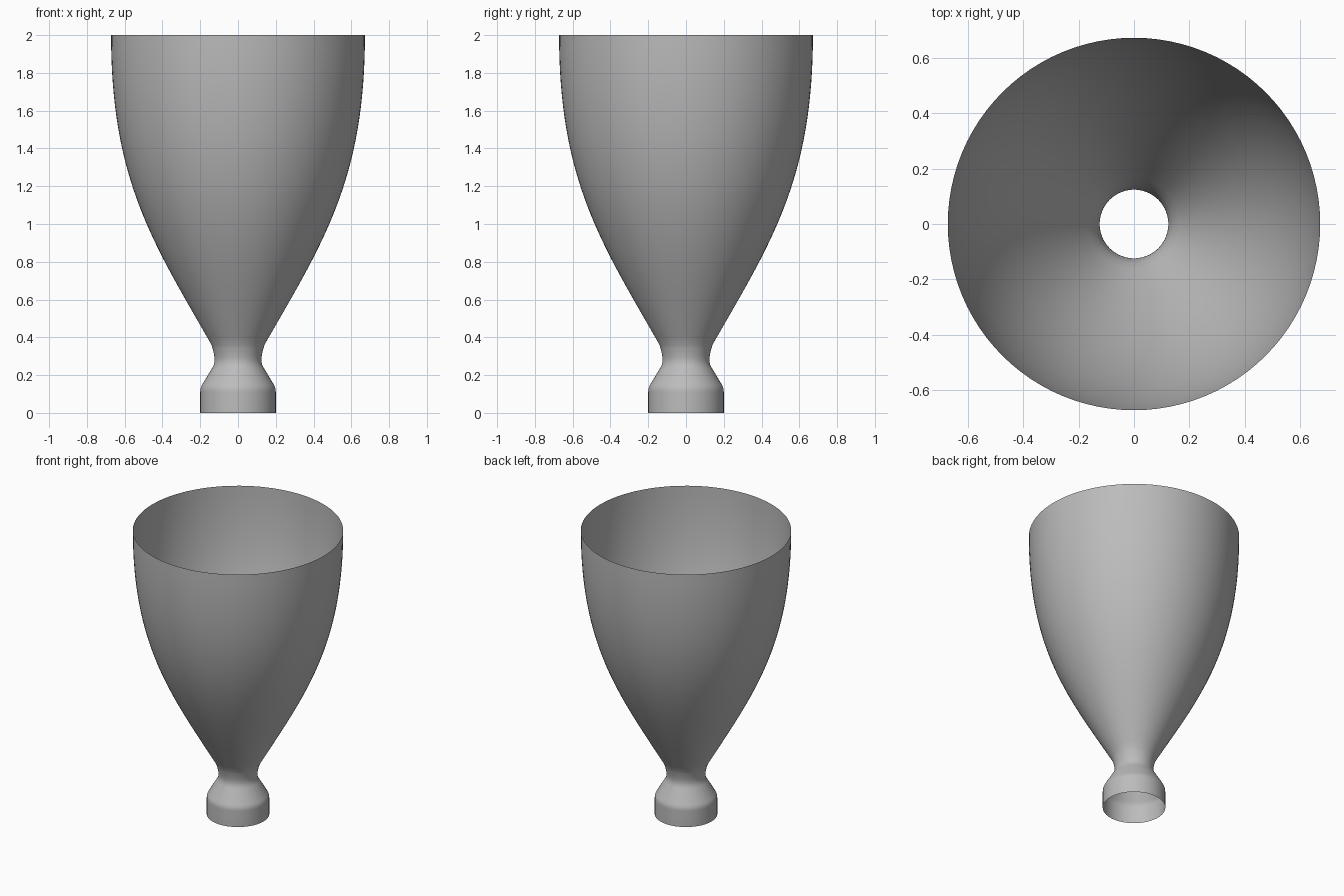
import bpy, bmesh, math
from mathutils import Vector
from mathutils.geometry import interpolate_bezier

cube = bpy.data.objects.get("Cube")
if cube:
    bpy.data.objects.remove(cube, do_unlink=True)

SIDES = 96

metal = bpy.data.materials.new("grey_metal")
metal.use_nodes = True
grey = (0.5, 0.5, 0.5, 1)
metal.diffuse_color = grey
metal.node_tree.nodes["Principled BSDF"].inputs["Base Color"].default_value = grey


def curve(a, b, c, d, steps):
    """Points (radius, height) along a cubic curve."""
    return [p.xy for p in interpolate_bezier(*(Vector((*q, 0)) for q in (a, b, c, d)), steps)]


# Profile: chamber wall, rounded shoulder, cone, throat, bell
profile = [Vector((0.2, 0))]
profile += curve((0.2, 0.11), (0.2, 0.13), (0.195, 0.14), (0.188, 0.152), 6)
profile += curve((0.137, 0.237), (0.119, 0.267), (0.119, 0.29), (0.14, 0.36), 12)
profile += curve((0.14, 0.36), (0.444, 0.892), (0.672, 1.227), (0.672, 2), 40)[1:]

# Spin the profile into an open thin shell
bm = bmesh.new()
verts = [bm.verts.new((r, 0, z)) for r, z in profile]
edges = [bm.edges.new(pair) for pair in zip(verts, verts[1:])]
bmesh.ops.spin(bm, geom=verts + edges, cent=(0, 0, 0), axis=(0, 0, 1),
               angle=math.tau, steps=SIDES, use_merge=True)
bmesh.ops.remove_doubles(bm, verts=bm.verts, dist=0.0001)
bmesh.ops.recalc_face_normals(bm, faces=bm.faces)
if sum(f.normal.dot(Vector((*f.calc_center_median().xy, 0))) for f in bm.faces) < 0:
    bmesh.ops.reverse_faces(bm, faces=bm.faces)
mesh = bpy.data.meshes.new("nozzle_shell")
bm.to_mesh(mesh)
bm.free()
mesh.materials.append(metal)

nozzle = bpy.data.objects.new("nozzle_shell", mesh)
bpy.context.collection.objects.link(nozzle)
bpy.context.view_layer.objects.active = nozzle
nozzle.select_set(True)
bpy.ops.object.shade_smooth_by_angle(angle=math.radians(40))
